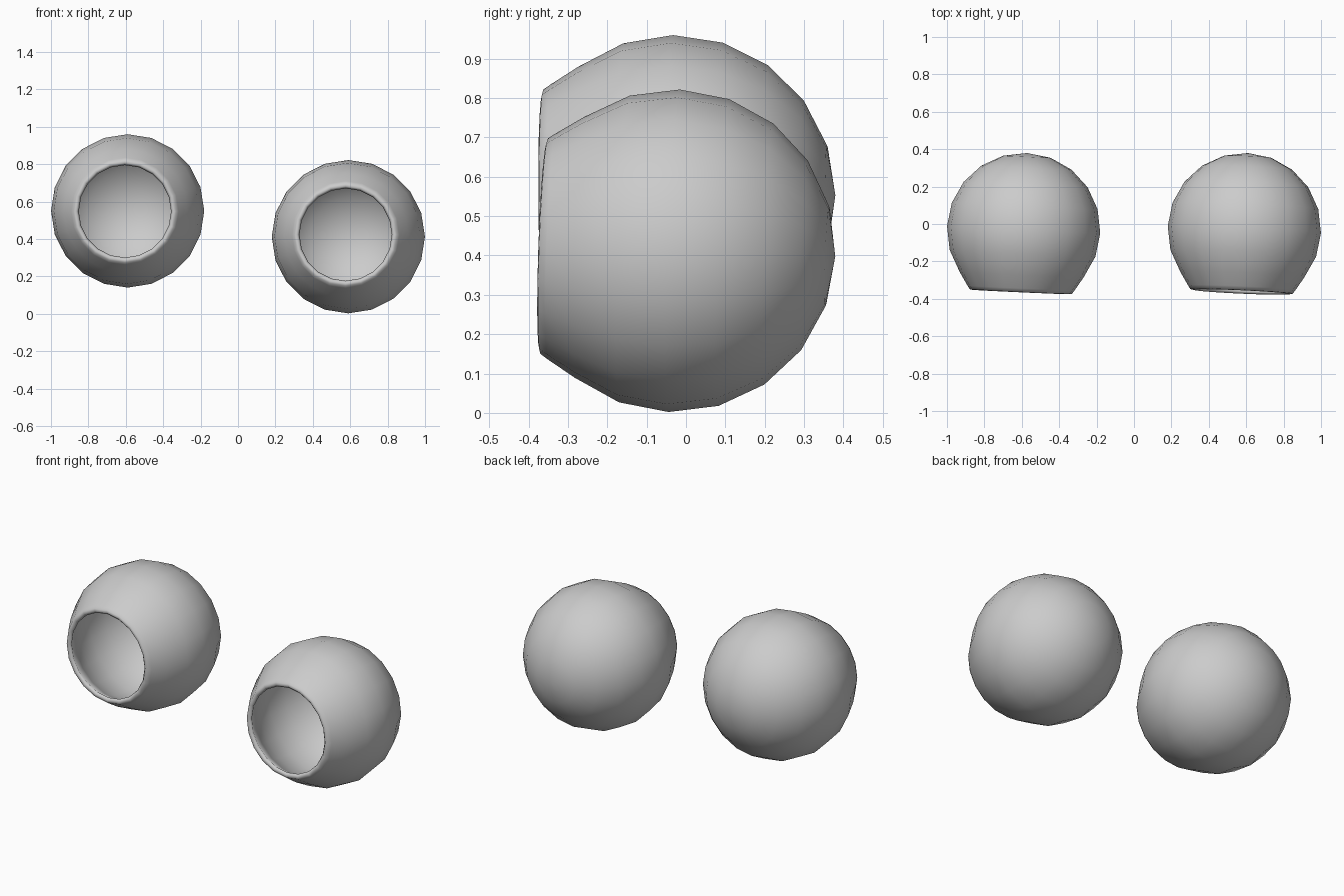
import bpy, bmesh
from math import sin, cos, pi, radians

if "Cube" in bpy.data.objects:
    bpy.data.objects.remove(bpy.data.objects["Cube"])

SEGMENTS = 20
R_OUT, R_IN = 0.41, 0.38


def shell_profile():
    # (radius, y) from the back pole, round the lip, to the inner back pole
    outer = [(R_OUT * sin(radians(a)), R_OUT * cos(radians(a))) for a in range(0, 127, 18)]
    lip = [(0.287, -0.312), (0.274, -0.331), (0.259, -0.334), (0.247, -0.322)]
    inner = [(R_IN * sin(radians(a)), R_IN * cos(radians(a))) for a in range(126, -1, -18)]
    return outer + lip + inner


def hollow_ball(name, location, tilt_x, tilt_z):
    bm = bmesh.new()
    rings = []
    for r, y in shell_profile():
        if r < 1e-5:
            rings.append([bm.verts.new((0, y, 0))] * SEGMENTS)
        else:
            rings.append([bm.verts.new((r * cos(2 * pi * i / SEGMENTS), y,
                                        r * sin(2 * pi * i / SEGMENTS)))
                          for i in range(SEGMENTS)])
    for a, b in zip(rings, rings[1:]):
        for i in range(SEGMENTS):
            j = (i + 1) % SEGMENTS
            bm.faces.new(list(dict.fromkeys((a[i], a[j], b[j], b[i]))))
    bmesh.ops.recalc_face_normals(bm, faces=bm.faces)
    for f in bm.faces:
        f.smooth = True
    mesh = bpy.data.meshes.new(name)
    bm.to_mesh(mesh)
    bm.free()
    ob = bpy.data.objects.new(name, mesh)
    ob.location = location
    ob.rotation_euler = (radians(tilt_x), 0, radians(tilt_z))
    bpy.context.collection.objects.link(ob)
    return ob


# Two open hollow balls at different heights
hollow_ball("left_hollow_ball", (-0.59, -0.03, 0.55), 0.4, -2.6)
hollow_ball("right_hollow_ball", (0.59, -0.03, 0.412), -2.0, -2.6)
